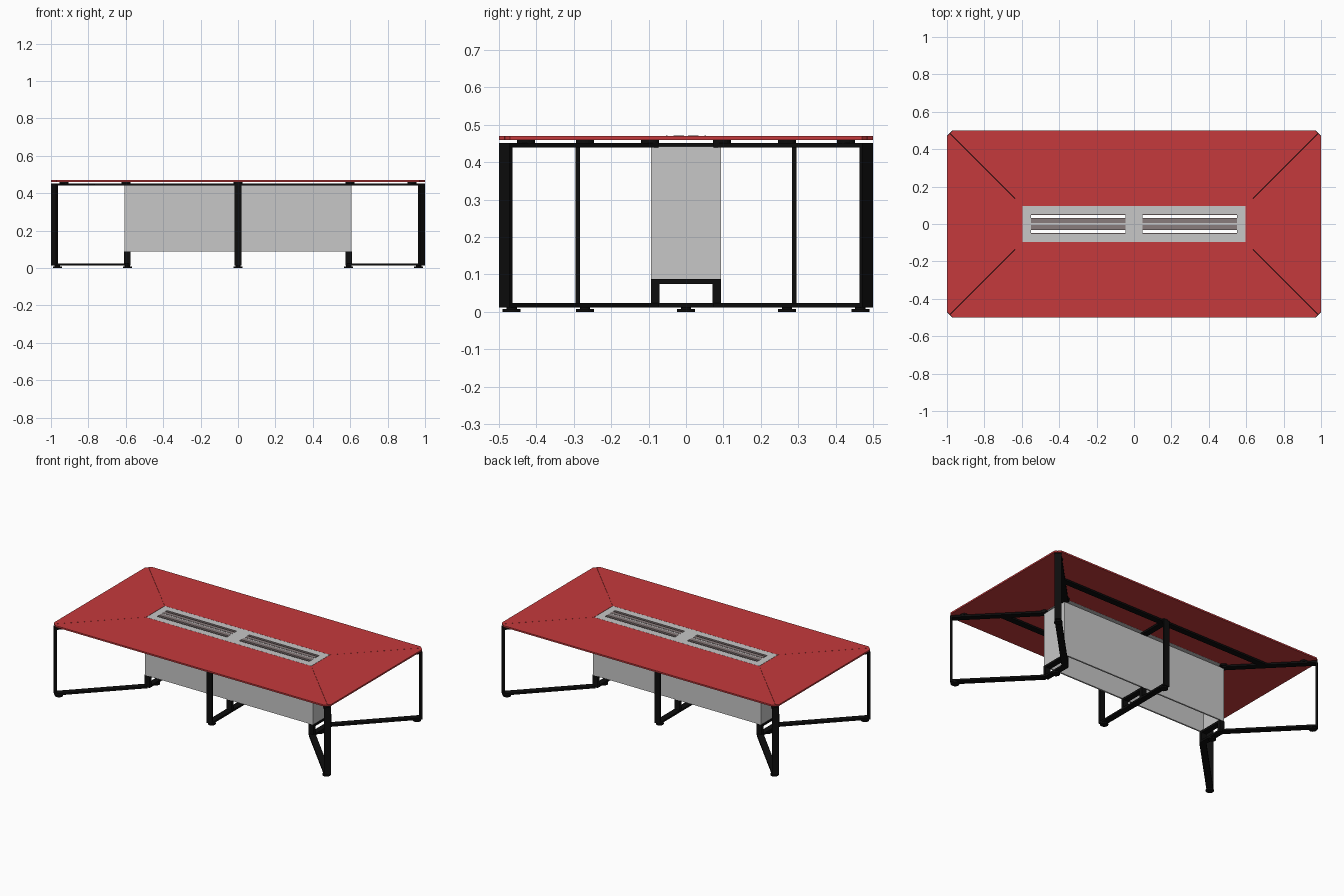
import bpy, bmesh, math
from mathutils import Matrix, Vector

cube = bpy.data.objects.get("Cube")
if cube:
    bpy.data.objects.remove(cube, do_unlink=True)


def material(name, r, g, b):
    m = bpy.data.materials.new(name)
    m.use_nodes = True
    m.diffuse_color = (r, g, b, 1)
    m.node_tree.nodes["Principled BSDF"].inputs["Base Color"].default_value = (r, g, b, 1)
    return m


RED = material("red_top", 0.56, 0.042, 0.045)
GREY = material("light_grey", 0.57, 0.57, 0.57)
BLACK = material("black_metal", 0.004, 0.004, 0.004)
TAUPE = material("taupe_flap", 0.25, 0.2, 0.2)


def finish(name, bm, mat):
    bmesh.ops.recalc_face_normals(bm, faces=bm.faces)
    mesh = bpy.data.meshes.new(name)
    bm.to_mesh(mesh)
    bm.free()
    mesh.materials.append(mat)
    ob = bpy.data.objects.new(name, mesh)
    bpy.context.collection.objects.link(ob)
    return ob


def add_box(bm, centre, size, angle=0):
    mat = (Matrix.Translation(centre) @ Matrix.Rotation(angle, 4, 'Z')
           @ Matrix.Diagonal((*size, 1)))
    bmesh.ops.create_cube(bm, size=1, matrix=mat)


def add_span(bm, x, y, z):
    """Box from (low, high) ranges."""
    lo, hi = Vector((x[0], y[0], z[0])), Vector((x[1], y[1], z[1]))
    add_box(bm, (lo + hi) / 2, hi - lo)


def add_disc(bm, x, y, z0, z1, r):
    bmesh.ops.create_cone(bm, cap_ends=True, segments=20, radius1=r, radius2=r,
                          depth=z1 - z0, matrix=Matrix.Translation((x, y, (z0 + z1) / 2)))


def add_flat_bar(bm, a, b, z, width, thick):
    """Horizontal flat bar between two plan points."""
    a, b = Vector(a), Vector(b)
    d, mid = b - a, (a + b) / 2
    add_box(bm, (mid.x, mid.y, z), (d.length, width, thick), math.atan2(d.y, d.x))


def slab(name, points, z0, z1, mat):
    bm = bmesh.new()
    face = bm.faces.new([bm.verts.new((x, y, z0)) for x, y in points])
    new = bmesh.ops.extrude_face_region(bm, geom=[face])["geom"]
    bmesh.ops.translate(bm, vec=(0, 0, z1 - z0),
                        verts=[v for v in new if isinstance(v, bmesh.types.BMVert)])
    return finish(name, bm, mat)


TOP, UNDER = 0.47, 0.46
BEAM_Z, RAIL_Z = 0.446, 0.018
W = 0.04
GAP = 0.001

# Table top: four mitred panels with clipped corners
for s, side in ((-1, "front"), (1, "back")):
    half = [(0.597, 0.097), (0.985 - GAP, 0.485), (0.97, 0.5)]
    pts = [(x, s * y) for x, y in half] + [(-x, s * y) for x, y in reversed(half)]
    slab(f"top_panel_{side}", pts, UNDER, TOP, RED)
for s, side in ((-1, "right"), (1, "left")):
    half = [(0.597, 0.097 - GAP), (0.985, 0.485 - GAP), (1.0, 0.47)]
    pts = [(s * x, y) for x, y in half] + [(s * x, -y) for x, y in reversed(half)]
    slab(f"top_panel_{side}", pts, UNDER, TOP, RED)

# Central cable panel with two openings
bm = bmesh.new()
for s in (-1, 1):
    add_span(bm, (-0.595, 0.595), sorted((s * 0.053, s * 0.096)), (UNDER, TOP))
    add_span(bm, sorted((s * 0.55, s * 0.595)), (-0.053, 0.053), (UNDER, TOP))
add_span(bm, (-0.045, 0.045), (-0.053, 0.053), (UNDER, TOP))
add_span(bm, (-0.55, 0.55), (-0.005, 0.005), (UNDER, TOP))
finish("cable_panel", bm, GREY)

# Flaps and thin rims in the openings
bm = bmesh.new()
for sx in (-1, 1):
    x = sorted((sx * 0.045, sx * 0.55))
    for sy in (-1, 1):
        add_span(bm, x, sorted((sy * 0.006, sy * 0.033)), (UNDER, TOP + 0.001))
        add_span(bm, x, sorted((sy * 0.049, sy * 0.053)), (UNDER, TOP + 0.001))
finish("cable_flaps", bm, TAUPE)

# Cable box, open at top and bottom
bm = bmesh.new()
for s in (-1, 1):
    add_span(bm, (-0.606, 0.606), sorted((s * 0.083, s * 0.093)), (0.088, 0.442))
    add_span(bm, sorted((s * 0.598, s * 0.606)), (-0.083, 0.083), (0.088, 0.442))
finish("cable_box", bm, GREY)

# Corner frames: diagonal beam, diagonal rail and corner leg
for sx, lr in ((-1, "right"), (1, "left")):
    for sy, fb in ((-1, "front"), (1, "back")):
        bm = bmesh.new()
        outer, inner = (sx * 0.984, sy * 0.484), (sx * 0.597, sy * 0.088)
        for z in (BEAM_Z, RAIL_Z):
            add_flat_bar(bm, outer, inner, z, W, 0.012)
        angle = math.atan2(outer[1] - inner[1], outer[0] - inner[0])
        add_box(bm, (sx * 0.982, sy * 0.482, 0.232), (0.012, W, 0.44), angle)
        finish(f"corner_frame_{fb}_{lr}", bm, BLACK)

# Middle frame
bm = bmesh.new()
for z in (BEAM_Z, RAIL_Z):
    add_box(bm, (0, 0, z), (W, 0.592, 0.012))
for s in (-1, 1):
    add_box(bm, (0, s * 0.29, 0.232), (W, 0.012, 0.44))
finish("middle_frame", bm, BLACK)

# Long beams under the top
bm = bmesh.new()
for s in (-1, 1):
    add_box(bm, (0, s * 0.27, BEAM_Z), (1.55, W, 0.011))
finish("long_beams", bm, BLACK)

# Pedestal brackets carrying the cable box
bm = bmesh.new()
for x in (-0.592, 0, 0.592):
    add_box(bm, (x, 0, 0.081), (0.037, 0.186, 0.014))
    add_box(bm, (x, 0, RAIL_Z), (0.037, 0.186, 0.012))
    for s in (-1, 1):
        add_box(bm, (x, s * 0.082, 0.048), (0.037, 0.022, 0.07))
finish("box_brackets", bm, BLACK)

# Spacers between frame and top, and adjustable feet
corners = [(sx, sy) for sx in (-1, 1) for sy in (-1, 1)]
spacers = [(sx * x, sy * y) for sx, sy in corners for x, y in ((0.93, 0.428), (0.6, 0.096))]
spacers += [(0, -0.27), (0, 0.27)]
feet = [(sx * 0.966, sy * 0.466) for sx, sy in corners]
feet += [(0, -0.27), (0, 0.27), (-0.592, 0), (0.592, 0)]
bm = bmesh.new()
for x, y in spacers:
    add_disc(bm, x, y, 0.45, UNDER, 0.024)
ob = finish("spacers", bm, BLACK)
bm = bmesh.new()
for x, y in feet:
    add_disc(bm, x, y, 0, 0.008, 0.024)
    add_disc(bm, x, y, 0.008, 0.014, 0.014)
finish("feet", bm, BLACK)
